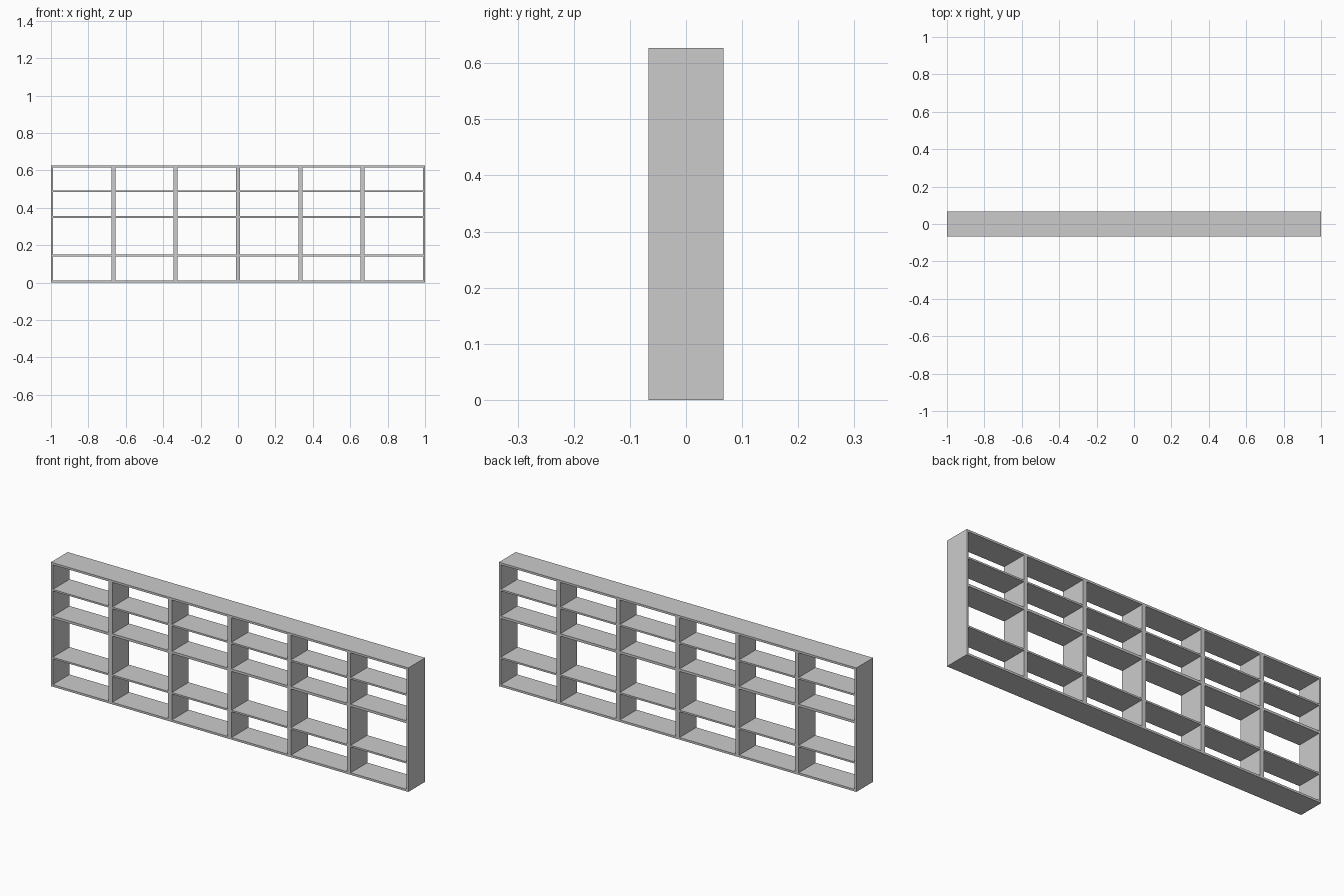
import bpy

if "Cube" in bpy.data.objects:
    bpy.data.objects.remove(bpy.data.objects["Cube"], do_unlink=True)

# Overall dimensions
WIDTH, DEPTH, HEIGHT = 2.0, 0.134, 0.627
BAYS = 6
PANEL = 0.0105          # side panels, top and bottom boards
SHELF = 0.0085          # thin shelves
BAY = WIDTH / BAYS

grey = bpy.data.materials.new("plain_grey")
grey.use_nodes = True
colour = (0.6, 0.6, 0.6, 1)
grey.diffuse_color = colour
grey.node_tree.nodes["Principled BSDF"].inputs["Base Color"].default_value = colour


def board(name, x, z, width, height):
    """Full-depth board centred at x, z."""
    bpy.ops.mesh.primitive_cube_add(size=1, location=(x, 0, z))
    obj = bpy.context.object
    obj.name = name
    obj.scale = (width, DEPTH, height)
    bpy.ops.object.transform_apply(location=False, rotation=False, scale=True)
    obj.data.materials.append(grey)


# Top and bottom boards run the whole width
board("bottom_board", 0, PANEL / 2, WIDTH, PANEL)
board("top_board", 0, HEIGHT - PANEL / 2, WIDTH, PANEL)

# Uprights: single panels at the ends, doubled panels between bays
inner_height = HEIGHT - 2 * PANEL
for i in range(BAYS + 1):
    x = -WIDTH / 2 + i * BAY
    if i == 0:
        board("right_side_panel", x + PANEL / 2, HEIGHT / 2, PANEL, inner_height)
    elif i == BAYS:
        board("left_side_panel", x - PANEL / 2, HEIGHT / 2, PANEL, inner_height)
    else:
        board("divider", x, HEIGHT / 2, 2 * PANEL, inner_height)

# Shelves inside each bay
for i in range(BAYS):
    x = -WIDTH / 2 + (i + 0.5) * BAY
    for name, z, thick in (("lower_shelf", 0.145, SHELF),
                           ("middle_shelf", 0.351, 0.0125),
                           ("upper_shelf", 0.488, SHELF)):
        board(name, x, z, BAY - 2 * PANEL, thick)
